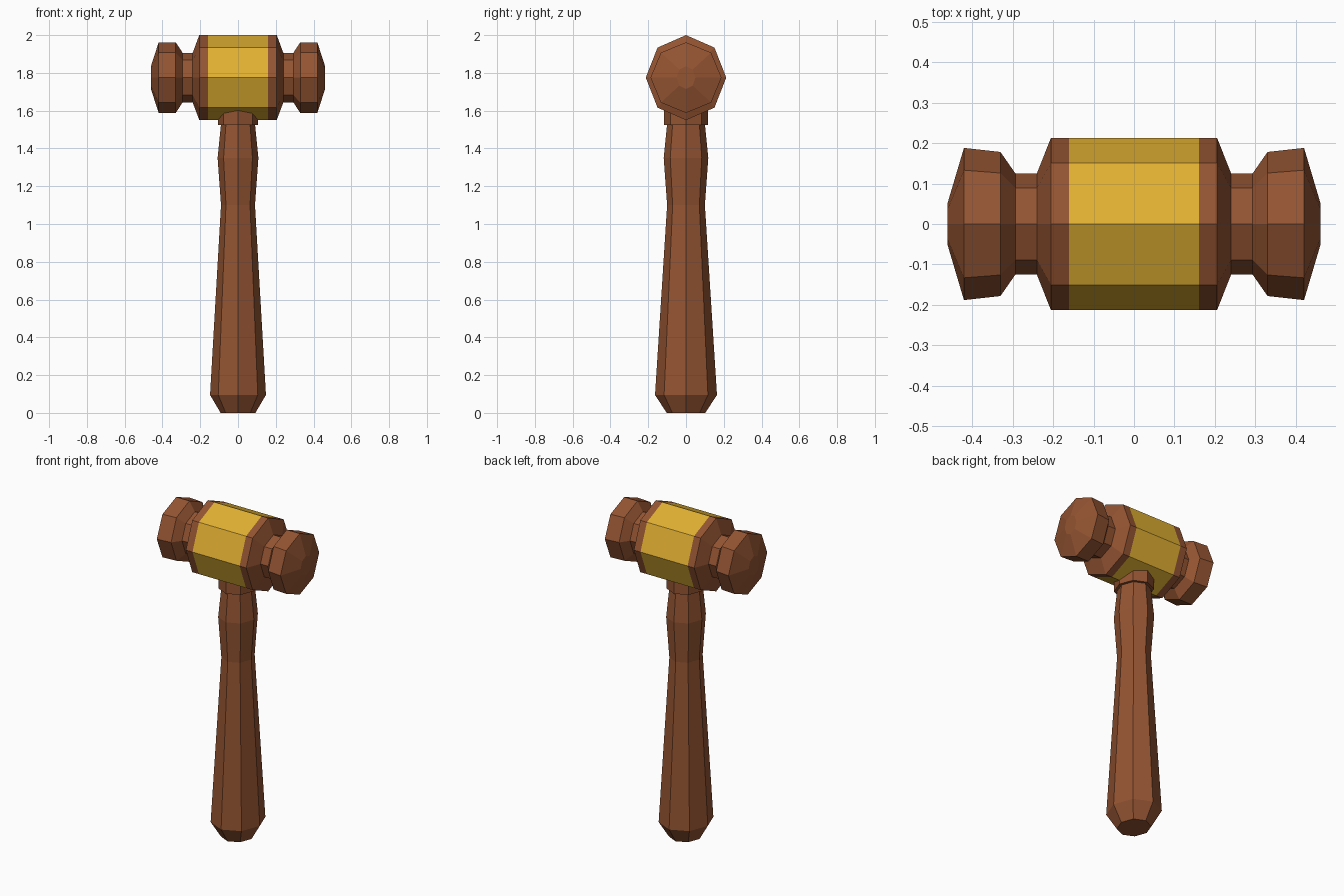
import bpy, bmesh, math

if "Cube" in bpy.data.objects:
    bpy.data.objects.remove(bpy.data.objects["Cube"])


def material(name, rgb):
    m = bpy.data.materials.new(name)
    m.diffuse_color = (*rgb, 1)
    m.use_nodes = True
    m.node_tree.nodes["Principled BSDF"].inputs["Base Color"].default_value = m.diffuse_color
    return m


wood = material("brown wood", (0.296, 0.089, 0.032))
gold = material("gold band", (0.75, 0.434, 0.032))
SIDES = 8


def loft(name, stations, place, mats):
    """Octagonal solid through (position, radius a, radius b) stations."""
    bm = bmesh.new()
    rings = []
    for pos, a, b in stations:
        rings.append([bm.verts.new(place(pos, a * math.cos(i * math.tau / SIDES),
                                         b * math.sin(i * math.tau / SIDES)))
                      for i in range(SIDES)])
    for r, s in zip(rings, rings[1:]):
        for i in range(SIDES):
            j = (i + 1) % SIDES
            bm.faces.new((r[i], r[j], s[j], s[i]))
    bm.faces.new(rings[0])
    bm.faces.new(rings[-1])
    bmesh.ops.recalc_face_normals(bm, faces=bm.faces)
    me = bpy.data.meshes.new(name)
    bm.to_mesh(me)
    bm.free()
    for m in mats:
        me.materials.append(m)
    ob = bpy.data.objects.new(name, me)
    bpy.context.collection.objects.link(ob)
    return ob


# Mallet head: half profile mirrored along x, domed striking faces
half = [(0.16, 0.213, 0.225), (0.205, 0.213, 0.225), (0.24, 0.125, 0.131),
        (0.293, 0.125, 0.131), (0.33, 0.178, 0.187), (0.42, 0.188, 0.187),
        (0.461, 0.05, 0.06)]
profile = [(-x, a, b) for x, a, b in reversed(half)] + half
head = loft("mallet_head", profile, lambda p, a, b: (p, a, 1.775 + b), [wood, gold])

# Gold band around the middle of the head
for f in head.data.polygons:
    if abs(f.center.x) < 0.1:
        f.material_index = 1


def upright(p, a, b):
    return (a, b, p)


# Tapered handle
loft("handle", [(0, 0.092, 0.102), (0.095, 0.148, 0.164), (1.1, 0.09, 0.1),
                (1.35, 0.108, 0.118), (1.53, 0.09, 0.1)], upright, [wood])

# Collar joining the handle to the head
loft("collar", [(1.525, 0.107, 0.117), (1.64, 0.107, 0.117)], upright, [wood])
